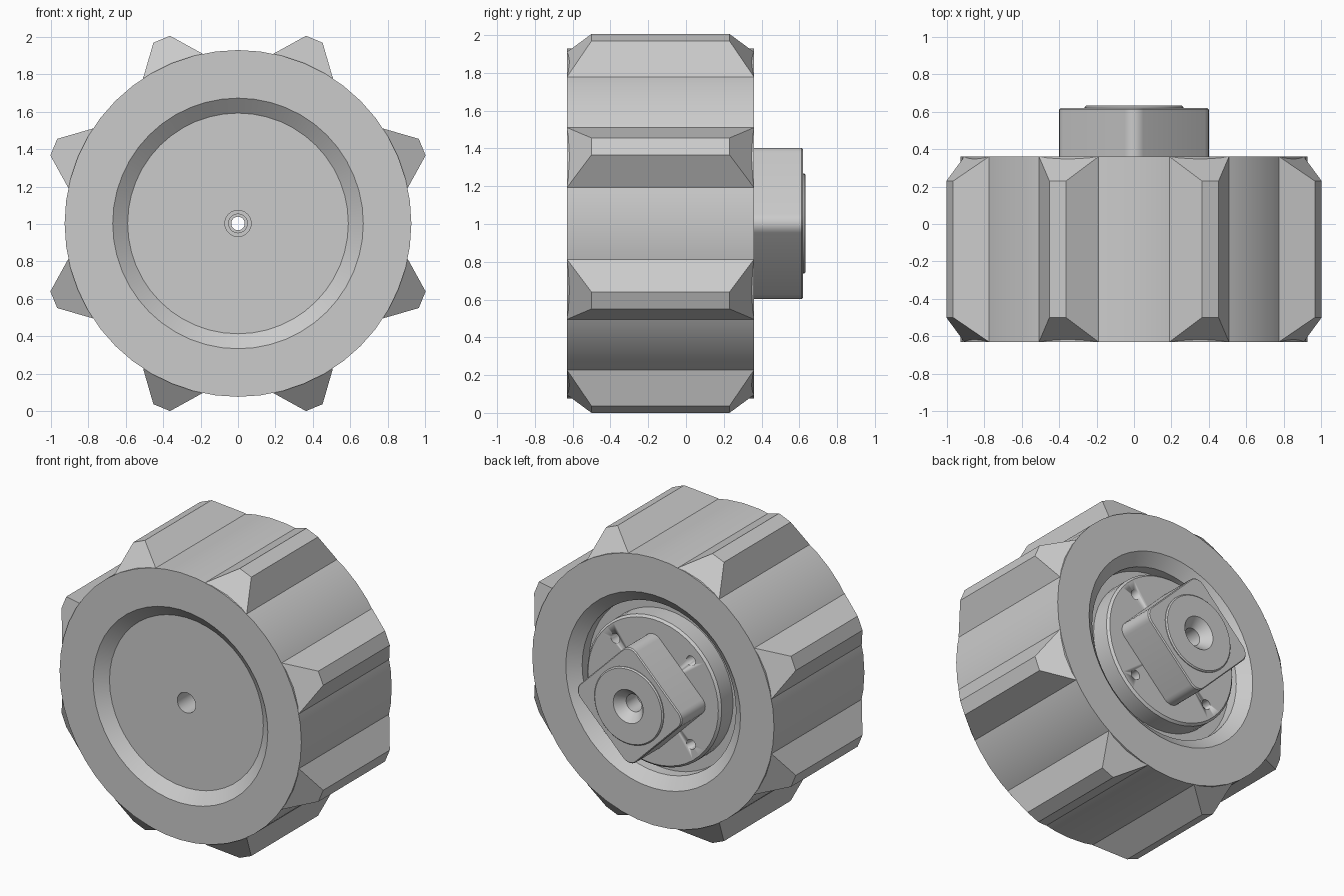
import bpy, bmesh
from math import sin, cos, pi, radians
from mathutils import Vector, Matrix

if "Cube" in bpy.data.objects:
    bpy.data.objects.remove(bpy.data.objects["Cube"])

AXLE = Vector((0, 0, 1.003))
FRONT, BACK = -0.63, 0.36

grey = bpy.data.materials.new("plain_grey")
grey.use_nodes = True
grey.diffuse_color = (0.6, 0.6, 0.6, 1)
grey.node_tree.nodes["Principled BSDF"].inputs["Base Color"].default_value = grey.diffuse_color


def finish(name, bm, smooth=True):
    bmesh.ops.recalc_face_normals(bm, faces=bm.faces)
    mesh = bpy.data.meshes.new(name)
    bm.to_mesh(mesh)
    bm.free()
    mesh.materials.append(grey)
    obj = bpy.data.objects.new(name, mesh)
    bpy.context.collection.objects.link(obj)
    obj.location = AXLE
    bpy.ops.object.select_all(action="DESELECT")
    obj.select_set(True)
    bpy.context.view_layer.objects.active = obj
    if smooth:
        bpy.ops.object.shade_smooth_by_angle(angle=radians(25))
    return obj


def ring(bm, points, y):
    return [bm.verts.new((x, y, z)) for x, z in points]


def circle(radius, count):
    return [(radius * cos(2 * pi * i / count), radius * sin(2 * pi * i / count))
            for i in range(count)]


def bridge(bm, a, b):
    n = len(a)
    for i in range(n):
        j = (i + 1) % n
        bm.faces.new((a[i], a[j], b[j], b[i]))


def lathe(name, profile, count):
    """Closed (radius, y) profile spun around the axle."""
    bm = bmesh.new()
    rings = [ring(bm, circle(r, count), y) for r, y in profile]
    for a, b in zip(rings, rings[1:] + rings[:1]):
        bridge(bm, a, b)
    return finish(name, bm)


# Wheel body: dished front, open bowl at the back, raised central flange, bore
body = lathe("wheel_body", [
    (0.927, FRONT), (0.67, FRONT), (0.59, FRONT + 0.065), (0.07, FRONT + 0.065),
    (0.07, -0.3), (0.05, -0.3), (0.05, BACK), (0.5, BACK), (0.515, BACK - 0.015),
    (0.515, 0.22), (0.59, 0.22), (0.59, BACK - 0.065), (0.67, BACK), (0.927, BACK),
], 48)

# Four bolt holes in the flange
for sx in (-1, 1):
    for sz in (-1, 1):
        bm = bmesh.new()
        spot = Matrix.Translation((0.29 * sx, BACK, 0.29 * sz)) @ Matrix.Rotation(pi / 2, 4, "X")
        bmesh.ops.create_cone(bm, cap_ends=True, segments=16, radius1=0.034,
                              radius2=0.034, depth=0.2, matrix=spot)
        cutter = finish("bolt_hole_cutter", bm)
        cutter.hide_render = True
        bpy.context.view_layer.objects.active = body
        cut = body.modifiers.new("bolt_hole", "BOOLEAN")
        cut.object, cut.operation, cut.solver = cutter, "DIFFERENCE", "EXACT"
        # Cut directly so that no helper remains
        bpy.ops.object.modifier_move_to_index(modifier=cut.name, index=0)
        bpy.ops.object.modifier_apply(modifier=cut.name)
        bpy.data.objects.remove(cutter)

# Tread lugs: tapered blocks around the rim
for k in range(8):
    bm = bmesh.new()
    turn = Matrix.Rotation(radians(22.5 + 45 * k), 3, "Y")
    loops = []
    for half, radius, y0, y1 in ((0.172, 0.911, FRONT, BACK), (0.048, 1.066, -0.5, 0.23)):
        corners = ((-half, y0), (half, y0), (half, y1), (-half, y1))
        loops.append([bm.verts.new(turn @ Vector((x, y, radius))) for x, y in corners])
        bm.faces.new(loops[-1])
    bridge(bm, *loops)
    finish("tread_lug", bm, smooth=False)

# Hub boss: rounded square standing on its corner, with an open bore
CORNER, STEPS = 0.07, 7
reach = 0.4 - CORNER
diamond = []
for k in range(4):
    mid = k * pi / 2
    for s in range(STEPS):
        a = mid + (s / (STEPS - 1) - 0.5) * pi / 2
        diamond.append((reach * cos(mid) + CORNER * cos(a), reach * sin(mid) + CORNER * sin(a)))
bore = []
for x, z in diamond:
    d = Vector((x, z)).normalized() * 0.2
    bore.append((d.x, d.y))
bm = bmesh.new()
edge = [(x * 0.98, z * 0.98) for x, z in diamond]
loops = [ring(bm, p, y) for p, y in
         ((diamond, BACK - 0.01), (diamond, 0.612), (edge, 0.62), (bore, 0.62))]
for a, b in zip(loops, loops[1:]):
    bridge(bm, a, b)
finish("hub_boss", bm)

# Raised end washer with countersunk axle hole and inner sleeve
lathe("hub_end_cap", [
    (0.265, 0.61), (0.265, 0.625), (0.257, 0.633), (0.115, 0.633), (0.06, 0.57),
    (0.06, 0.45), (0.036, 0.45), (0.036, 0.34), (0.12, 0.34), (0.12, 0.56),
], 40)
